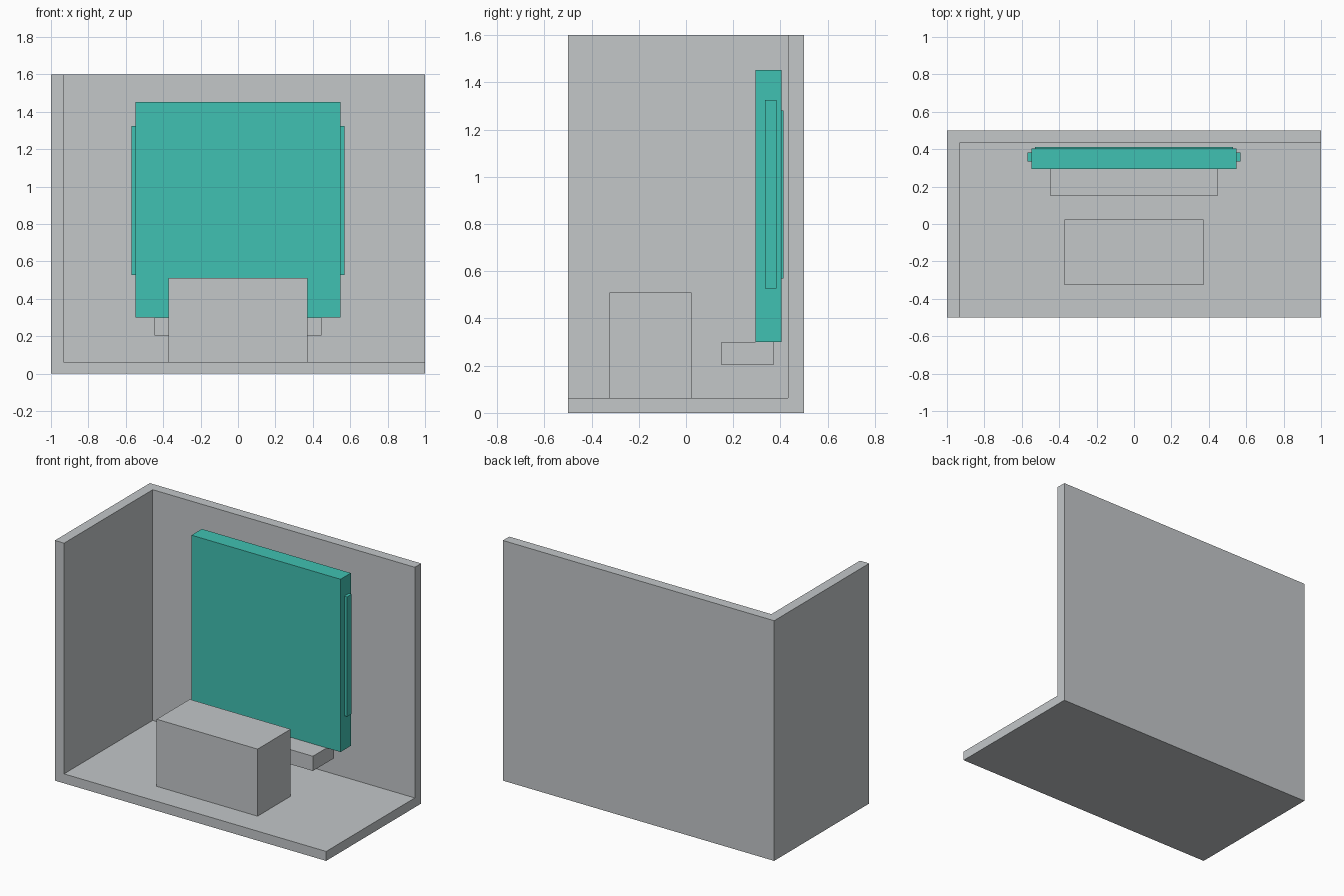
import bpy

if "Cube" in bpy.data.objects:
    bpy.data.objects.remove(bpy.data.objects["Cube"])


def material(name, rgb):
    m = bpy.data.materials.new(name)
    m.diffuse_color = (*rgb, 1.0)
    m.use_nodes = True
    m.node_tree.nodes["Principled BSDF"].inputs["Base Color"].default_value = m.diffuse_color
    return m


GREY = material("light grey", (0.546, 0.571, 0.584))
TEAL = material("teal", (0.051, 0.533, 0.445))


def box(name, x, y, z, mat):
    """Box spanning the given (min, max) ranges."""
    bpy.ops.mesh.primitive_cube_add(size=1)
    ob = bpy.context.object
    ob.name = name
    for v in ob.data.vertices:
        v.co = [r[0] if c < 0 else r[1] for c, r in zip(v.co, (x, y, z))]
    ob.data.materials.append(mat)
    return ob


# Room shell: floor, back wall and left wall as one solid
shell = box("room_shell", (-1, 1), (-0.5, 0.5), (0, 1.6), GREY)
cutter = box("room_cutter", (-0.932, 1.5), (-1, 0.433), (0.063, 2), GREY)
cutter.hide_render = True
cutter.hide_set(True)
cut = shell.modifiers.new("hollow", 'BOOLEAN')
cut.operation = 'DIFFERENCE'
cut.solver = 'EXACT'
cut.object = cutter
bpy.context.view_layer.objects.active = shell
bpy.ops.object.modifier_apply(modifier=cut.name)
bpy.data.objects.remove(cutter)

# Block standing on the floor
box("floor_block", (-0.372, 0.372), (-0.325, 0.023), (0.063, 0.51), GREY)

# Ledge below the panel
box("ledge", (-0.447, 0.447), (0.15, 0.37), (0.203, 0.301), GREY)

# Upright panel with a thin back plate and side strips
box("panel", (-0.549, 0.549), (0.295, 0.404), (0.301, 1.452), TEAL)
box("back_plate", (-0.53, 0.53), (0.404, 0.412), (0.57, 1.28), TEAL)
for side, name in ((-1, "left_strip"), (1, "right_strip")):
    box(name, sorted((side * 0.549, side * 0.57)), (0.335, 0.383),
        (0.527, 1.325), TEAL)
